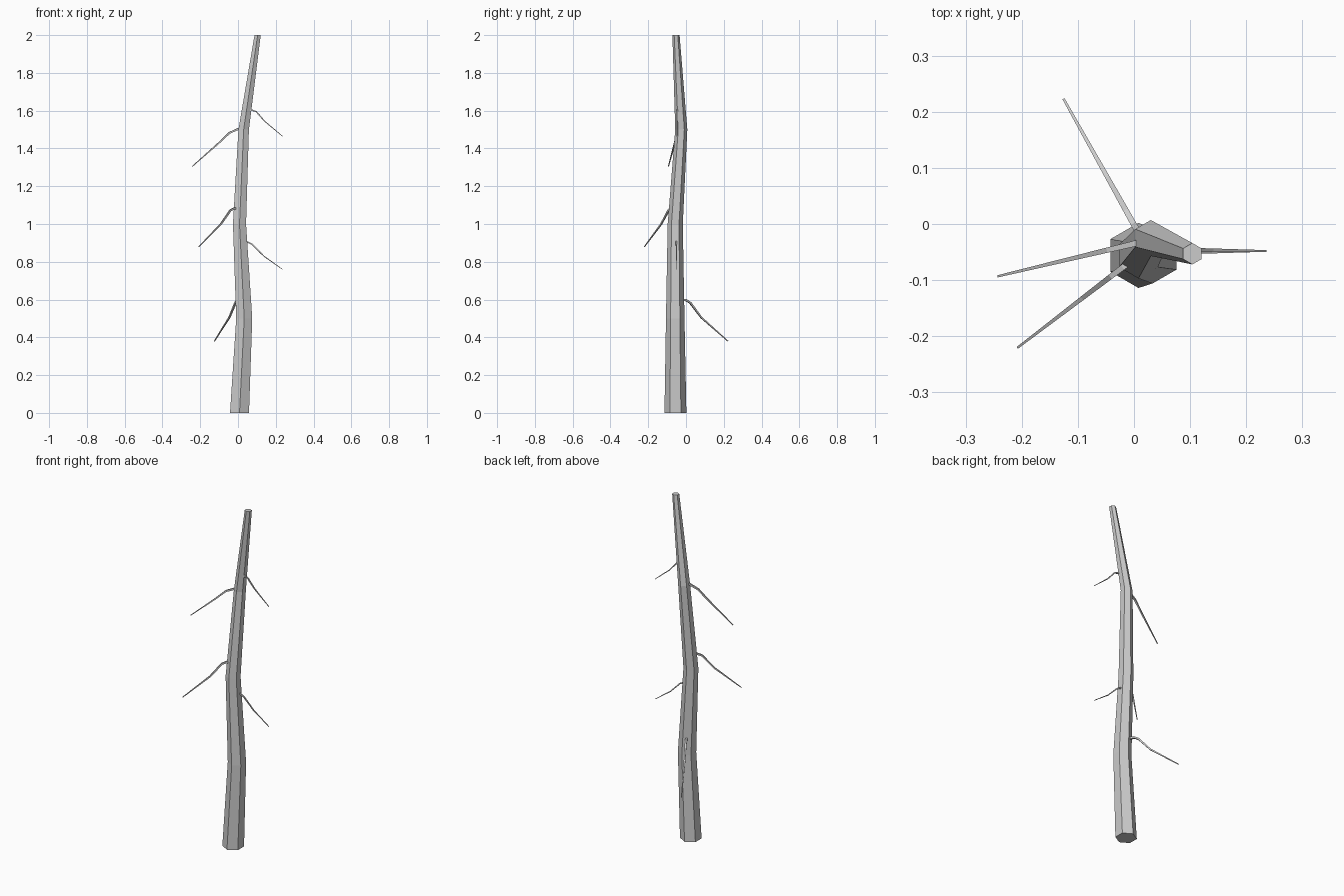
import bpy, bmesh, math
from mathutils import Vector

if "Cube" in bpy.data.objects:
    bpy.data.objects.remove(bpy.data.objects["Cube"])


def tube(name, path, radii, sides, level=False):
    """Tapered capped tube; level keeps every ring horizontal."""
    bm = bmesh.new()
    pts = [Vector(p) for p in path]
    rings = []
    for i, (p, r) in enumerate(zip(pts, radii)):
        if level:
            u, v, phase = Vector((1, 0, 0)), Vector((0, 1, 0)), math.pi / 2
        else:
            a, b = pts[max(i - 1, 0)], pts[min(i + 1, len(pts) - 1)]
            d = (b - a).normalized()
            flat = pts[-1] - pts[0]
            u = Vector((-flat.y, flat.x, 0)).normalized()
            v, phase = d.cross(u), math.pi / sides
        ring = []
        for k in range(sides):
            t = phase + 2 * math.pi * k / sides
            ring.append(bm.verts.new(p + r * (math.cos(t) * u + math.sin(t) * v)))
        rings.append(ring)
    for lo, hi in zip(rings, rings[1:]):
        for k in range(sides):
            n = (k + 1) % sides
            bm.faces.new((lo[k], lo[n], hi[n], hi[k]))
    bm.faces.new(rings[0])
    bm.faces.new(rings[-1])
    bmesh.ops.recalc_face_normals(bm, faces=bm.faces)
    mesh = bpy.data.meshes.new(name)
    bm.to_mesh(mesh)
    bm.free()
    obj = bpy.data.objects.new(name, mesh)
    bpy.context.collection.objects.link(obj)
    return obj


# Trunk: bent, tapering hexagonal column
tube("trunk",
     [(0.008, -0.056, 0), (0.033, -0.057, 0.5), (0.008, -0.057, 1.0),
      (0.03, -0.025, 1.5), (0.104, -0.053, 2.0)],
     [0.058, 0.049, 0.04, 0.032, 0.019], 6, level=True)

# Drooping branches: base xy, tip xy, base radius, (fraction along, height)
branches = [
    ((0.03, -0.055), (-0.125, 0.222), 0.0085,
     [(0.05, 0.595), (0.20, 0.597), (0.28, 0.583), (0.49, 0.505), (1, 0.38)]),
    ((0.012, -0.052), (0.235, -0.048), 0.006,
     [(0.05, 0.905), (0.17, 0.905), (0.28, 0.893), (0.56, 0.83), (1, 0.76)]),
    ((0.013, -0.052), (-0.207, -0.22), 0.008,
     [(0.05, 1.08), (0.15, 1.083), (0.24, 1.073), (0.47, 1.0), (1, 0.88)]),
    ((0.03, -0.028), (-0.242, -0.093), 0.008,
     [(0.03, 1.503), (0.11, 1.503), (0.28, 1.482), (0.48, 1.43), (1, 1.305)]),
    ((0.045, -0.045), (0.235, -0.048), 0.006,
     [(0.05, 1.6), (0.16, 1.602), (0.27, 1.595), (0.5, 1.545), (1, 1.465)]),
]
for i, (base, tip, r, profile) in enumerate(branches, 1):
    b, e = Vector(base), Vector(tip)
    path = [(*b.lerp(e, t), z) for t, z in profile]
    tube(f"branch_{i}", path, [r * (1 - 0.65 * t) for t, _ in profile], 4)
